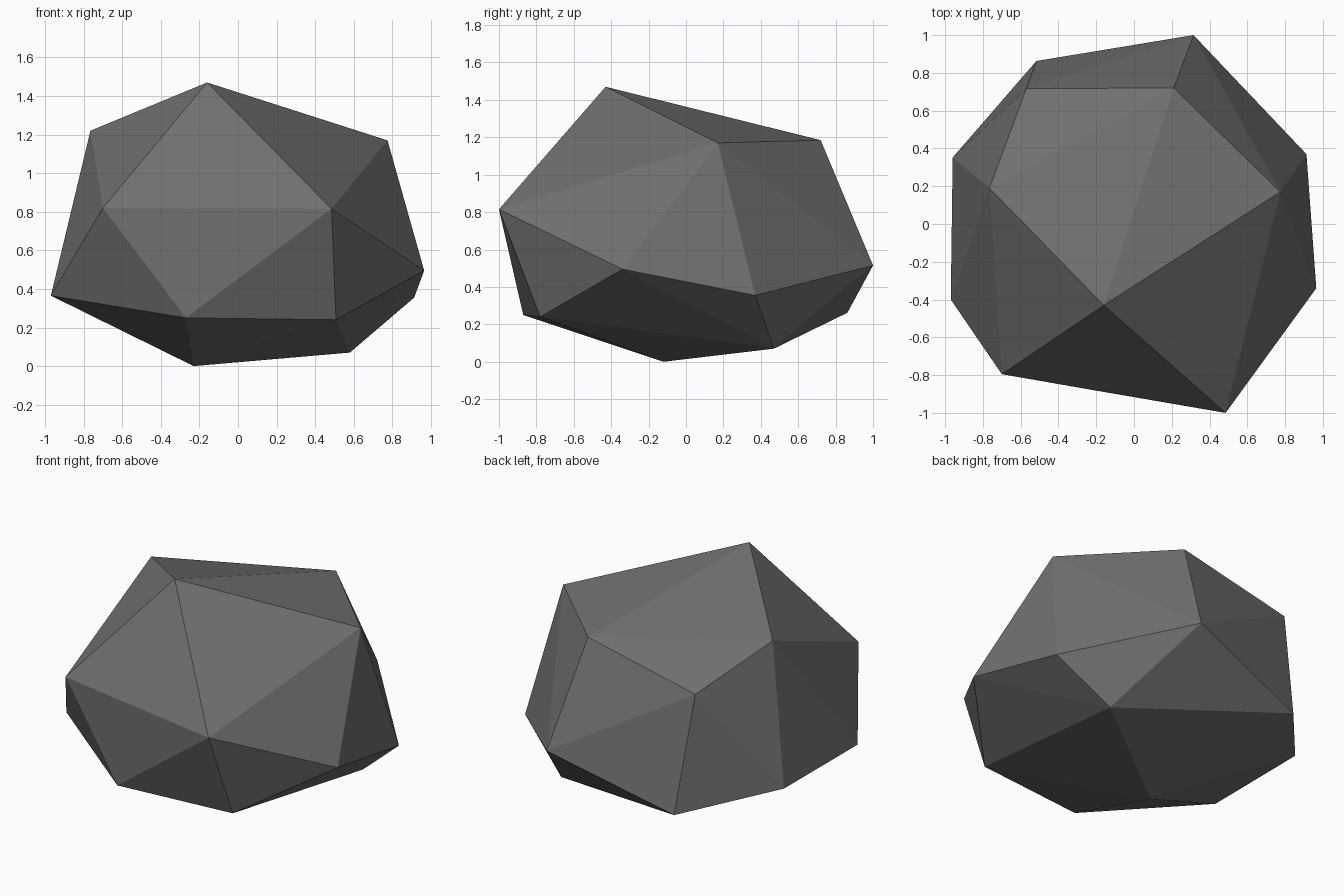
import bpy
import bmesh

# Remove the default cube
default_cube = bpy.data.objects.get("Cube")
if default_cube:
    bpy.data.objects.remove(default_cube, do_unlink=True)


def make_material(name, color, roughness=0.9):
    material = bpy.data.materials.new(name)
    material.use_nodes = True
    material.diffuse_color = color
    shader = next(n for n in material.node_tree.nodes if n.type == "BSDF_PRINCIPLED")
    shader.inputs["Base Color"].default_value = color
    shader.inputs["Roughness"].default_value = roughness
    return material


def make_hull(name, corners, material):
    """Wrap the corner points in a flat-shaded convex faceted solid."""
    bm = bmesh.new()
    for corner in corners:
        bm.verts.new(corner)
    bmesh.ops.convex_hull(bm, input=bm.verts[:])
    bmesh.ops.recalc_face_normals(bm, faces=bm.faces[:])
    for face in bm.faces:
        face.smooth = False
    mesh = bpy.data.meshes.new(name)
    bm.to_mesh(mesh)
    bm.free()
    mesh.materials.append(material)
    obj = bpy.data.objects.new(name, mesh)
    bpy.context.collection.objects.link(obj)
    return obj


# Corners of the boulder, grouped from the top down
peak = [(-.16, -.43, 1.47)]
shoulder = [(.775, .17, 1.17), (.21, .72, 1.185), (-.57, .717, 1.015), (-.765, .19, 1.22)]
front_brow = [(-.7, -.795, .82), (.485, -1, .815)]
waist = [(.965, -.34, .495), (.913, .37, .355), (.315, 1, .515),
         (-.517, .863, .262), (-.96, .352, .36), (-.97, -.4, .365)]
front_foot = [(-.27, -.87, .25), (.508, -.78, .24)]
base = [(-.23, -.12, 0), (.58, .47, .07)]

stone = make_material("dark grey stone", (.16, .16, .16, 1))
make_hull("boulder", peak + shoulder + front_brow + waist + front_foot + base, stone)
